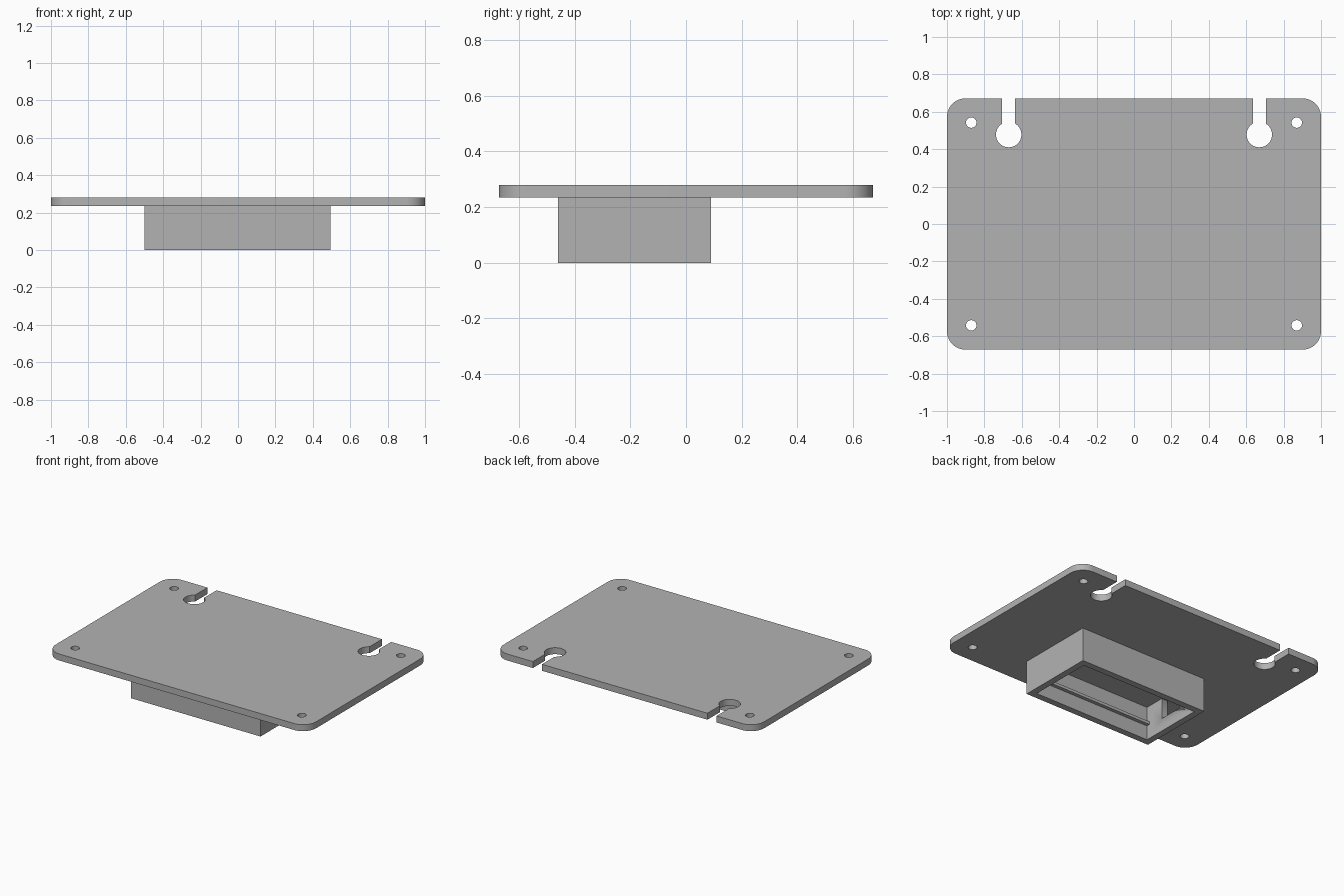
import bpy, bmesh
from math import acos, cos, sin, pi, radians

cube = bpy.data.objects.get("Cube")
if cube:
    bpy.data.objects.remove(cube, do_unlink=True)

grey = bpy.data.materials.new("plain grey")
grey.use_nodes = True
grey.diffuse_color = (0.45, 0.45, 0.45, 1)
grey.node_tree.nodes["Principled BSDF"].inputs["Base Color"].default_value = (0.45, 0.45, 0.45, 1)

HALF_Y = 0.672
PLATE_Z, TOP = 0.235, 0.28


def arc(cx, cy, r, a0, a1, n):
    return [(cx + r * cos(a0 + (a1 - a0) * i / n), cy + r * sin(a0 + (a1 - a0) * i / n))
            for i in range(n + 1)]


def rect(x0, x1, y0, y1):
    return [(x0, y0), (x1, y0), (x1, y1), (x0, y1)]


def extrude(name, loops, z0, z1):
    """Flat outline with holes, extruded between two heights."""
    curve = bpy.data.curves.new(name, 'CURVE')
    curve.dimensions = '2D'
    curve.fill_mode = 'BOTH'
    curve.extrude = (z1 - z0) / 2
    for loop in loops:
        spline = curve.splines.new('POLY')
        spline.points.add(len(loop) - 1)
        for point, (x, y) in zip(spline.points, loop):
            point.co = (x, y, 0, 1)
        spline.use_cyclic_u = True
    obj = bpy.data.objects.new(name, curve)
    bpy.context.collection.objects.link(obj)
    bpy.ops.object.select_all(action='DESELECT')
    obj.select_set(True)
    bpy.context.view_layer.objects.active = obj
    bpy.ops.object.convert(target='MESH')
    obj = bpy.context.object
    mesh = obj.data
    bm = bmesh.new()
    bm.from_mesh(mesh)
    bmesh.ops.translate(bm, verts=bm.verts, vec=(0, 0, (z0 + z1) / 2))
    bmesh.ops.remove_doubles(bm, verts=bm.verts, dist=0.0001)
    bmesh.ops.recalc_face_normals(bm, faces=bm.faces)
    bm.to_mesh(mesh)
    bm.free()
    mesh.materials.clear()
    mesh.materials.append(grey)
    bpy.ops.object.shade_smooth_by_angle(angle=radians(30))
    return obj


# Mounting plate: rounded corners, two keyhole slots in the back edge
def keyhole(cx):
    r, half = 0.068, 0.035
    a = acos(half / r)
    return ([(cx + half, HALF_Y)] + arc(cx, 0.478, r, a, -pi - a, 32)
            + [(cx - half, HALF_Y)])


R = 0.1
cx, cy = 1 - R, HALF_Y - R
outline = (arc(cx, -cy, R, -pi / 2, 0, 12) + arc(cx, cy, R, 0, pi / 2, 12)
           + keyhole(0.67) + keyhole(-0.67)
           + arc(-cx, cy, R, pi / 2, pi, 12) + arc(-cx, -cy, R, pi, 1.5 * pi, 12))
screw_holes = [arc(sx * 0.87, sy * 0.542, 0.028, 0, 2 * pi, 24)[:-1]
               for sx in (-1, 1) for sy in (-1, 1)]
extrude("mounting_plate", [outline] + screw_holes, PLATE_Z, TOP)

# Open-bottomed housing under the plate
X0, X1, Y0, Y1, WALL = -0.5, 0.495, -0.46, 0.09, 0.045
ix0, ix1, iy0, iy1 = X0 + WALL, X1 - WALL, Y0 + WALL, Y1 - WALL
housing = extrude("housing_walls", [rect(X0, X1, Y0, Y1), rect(ix0, ix1, iy0, iy1)], 0, PLATE_Z)

# Cable opening through the right end wall
cutter = extrude("cable_opening_cutter", [rect(X0 - 0.05, ix0 + 0.05, -0.27, -0.1)], 0.09, 0.3)
cutter.hide_render = True
cutter.hide_set(True)
cut = housing.modifiers.new("cable opening", 'BOOLEAN')
cut.operation = 'DIFFERENCE'
cut.solver = 'EXACT'
cut.object = cutter
bpy.context.view_layer.objects.active = housing
bpy.ops.object.modifier_apply(modifier=cut.name)
bpy.data.objects.remove(cutter, do_unlink=True)

# Retaining ridges along the long inner walls
RIDGE = 0.025
for name, y in (("front_ridge", iy0), ("back_ridge", iy1 - RIDGE)):
    extrude(name, [rect(ix0, ix1, y, y + RIDGE)], 0.1, 0.12)
